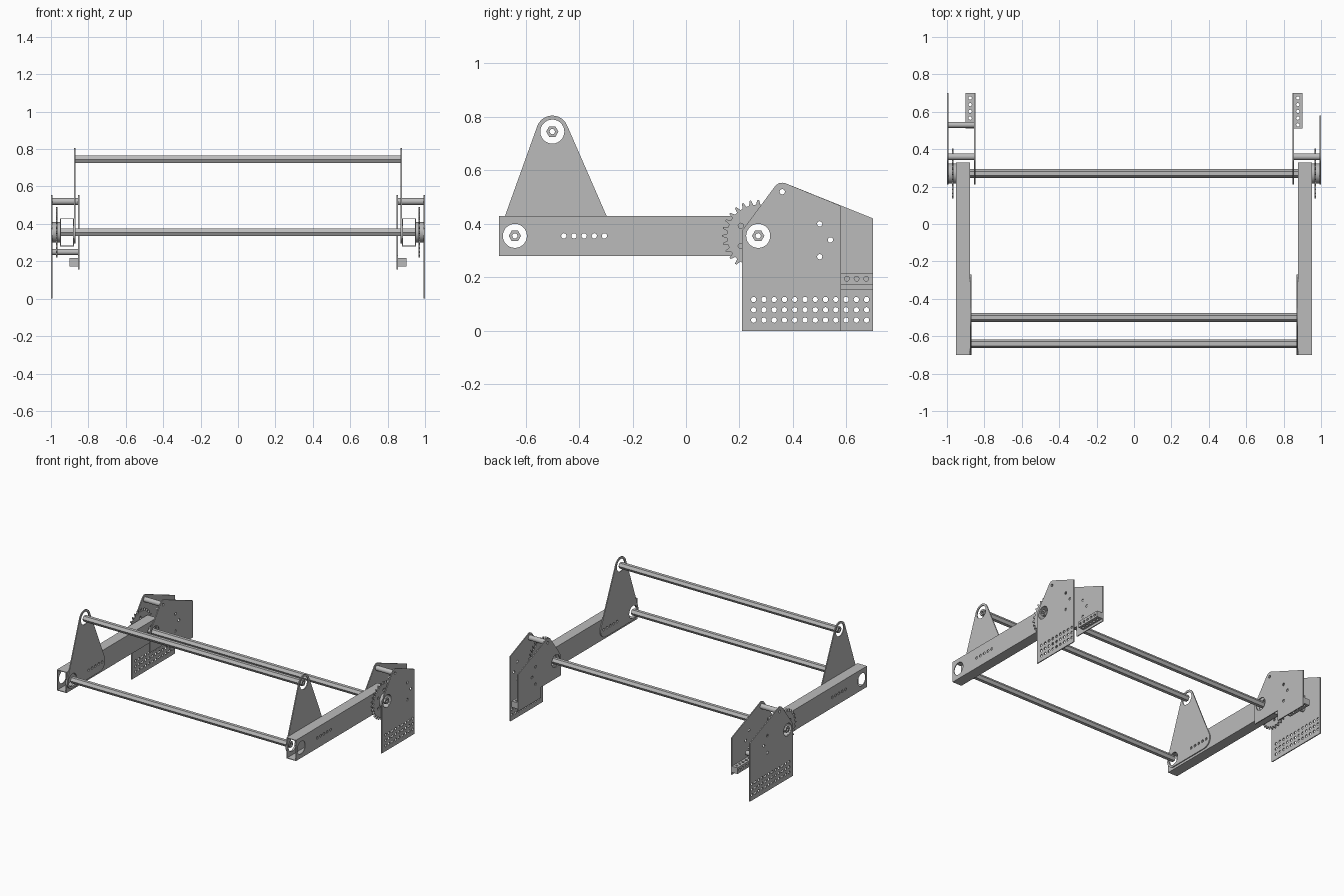
import bpy, bmesh
from math import sin, cos, pi, radians
from mathutils import Matrix
from mathutils.geometry import convex_hull_2d

cube = bpy.data.objects.get("Cube")
if cube:
    bpy.data.objects.remove(cube, do_unlink=True)

grey = bpy.data.materials.new("plain_grey_metal")
grey.use_nodes = True
COLOUR = (0.5, 0.5, 0.5, 1)
grey.diffuse_color = COLOUR
grey.node_tree.nodes["Principled BSDF"].inputs["Base Color"].default_value = COLOUR

# local XY profile plane -> world YZ, extruded along world X
TO_YZ = Matrix(((0, 0, 1, 0), (1, 0, 0, 0), (0, 1, 0, 0), (0, 0, 0, 1)))


def circle(y, z, r, n=20, start=0.0):
    return [(y + r * cos(start + 2 * pi * i / n), z + r * sin(start + 2 * pi * i / n))
            for i in range(n)]


def rect(y0, y1, z0, z1):
    return [(y0, z0), (y1, z0), (y1, z1), (y0, z1)]


def hull(points):
    return [points[i] for i in convex_hull_2d(points)]


def extrude(name, loops, x0, x1):
    """Solid between x0 and x1 from an outline followed by its hole loops."""
    curve = bpy.data.curves.new(name, 'CURVE')
    curve.dimensions = '2D'
    curve.fill_mode = 'BOTH'
    curve.extrude = abs(x1 - x0) / 2
    for loop in loops:
        spline = curve.splines.new('POLY')
        spline.points.add(len(loop) - 1)
        for point, (y, z) in zip(spline.points, loop):
            point.co = (y, z, 0, 1)
        spline.use_cyclic_u = True
    temp = bpy.data.objects.new(name + "_curve", curve)
    bpy.context.collection.objects.link(temp)
    graph = bpy.context.evaluated_depsgraph_get()
    mesh = bpy.data.meshes.new_from_object(temp.evaluated_get(graph))
    bpy.data.objects.remove(temp, do_unlink=True)
    bpy.data.curves.remove(curve)
    mesh.transform(Matrix.Translation(((x0 + x1) / 2, 0, 0)) @ TO_YZ)
    bm = bmesh.new()
    bm.from_mesh(mesh)
    bmesh.ops.remove_doubles(bm, verts=bm.verts, dist=1e-5)
    bmesh.ops.recalc_face_normals(bm, faces=bm.faces)
    bm.to_mesh(mesh)
    bm.free()
    mesh.name = name
    mesh.materials.clear()
    mesh.materials.append(grey)
    mesh.shade_smooth()
    mesh.set_sharp_from_angle(angle=radians(30))
    obj = bpy.data.objects.new(name, mesh)
    bpy.context.collection.objects.link(obj)
    return obj


# Key axes in the side plane
AXLE = (0.27, 0.355)
FRONT = (-0.64, 0.355)
TOP = (-0.5, 0.745)
PIN = (0.36, 0.52)
BORE = 0.045
SMALL = 0.01

# Three hexagonal cross rods
for name, axis, half in (("upper_rod", TOP, 0.872), ("front_rod", FRONT, 0.872),
                         ("rear_axle", AXLE, 0.998)):
    extrude(name, [circle(*axis, 0.023, 6), circle(*axis, SMALL, 12)], -half, half)

# Shared hole patterns and outlines
arm_holes = [circle(-0.457 + 0.038 * i, 0.355, SMALL, 12) for i in range(5)]
plate_holes = [circle(*AXLE, BORE, 28), circle(*PIN, SMALL, 12)]
plate_holes += [circle(y, z, SMALL, 12) for y, z in ((0.5, 0.4), (0.54, 0.34), (0.5, 0.277))]
shoulder = circle(*PIN, 0.034) + [(0.21, 0.375)]

triangle = hull(circle(*TOP, 0.06, 32) + circle(*FRONT, 0.06, 32) + circle(-0.33, 0.355, 0.06, 32))

inner = hull(shoulder + [(0.21, 0.23), (0.7, 0.155), (0.7, 0.42)])
corner = min(range(len(inner)), key=lambda i: inner[i][0] + inner[i][1])
inner[corner + 1:corner + 1] = [(0.44, 0.23), (0.44, 0.155)]

TEETH = 28
gear = []
for i in range(TEETH):
    for step, r in ((-0.3, 0.117), (-0.1, 0.135), (0.1, 0.135), (0.3, 0.117)):
        a = 2 * pi * (i + step) / TEETH
        gear.append((AXLE[0] + r * cos(a), AXLE[1] + r * sin(a)))
gear_holes = [circle(AXLE[0] + 0.075 * cos(a), AXLE[1] + 0.075 * sin(a), SMALL, 12)
              for a in (pi / 6 + pi / 3 * i for i in range(6))]

for side, s in (("left", 1), ("right", -1)):
    def part(name, loops, x0, x1):
        return extrude(side + "_" + name, loops, s * x0, s * x1)

    # Hollow box arm
    walls = [circle(*FRONT, BORE, 28), circle(*AXLE, BORE, 28)] + arm_holes
    part("arm_inner_wall", [rect(-0.7, 0.33, 0.28, 0.43)] + walls, 0.877, 0.882)
    part("arm_outer_wall", [rect(-0.7, 0.33, 0.28, 0.43)] + walls, 0.947, 0.952)
    part("arm_floor", [rect(-0.7, 0.33, 0.28, 0.285)], 0.882, 0.947)
    part("arm_roof", [rect(-0.7, 0.33, 0.425, 0.43)], 0.882, 0.947)

    # Rounded triangular upright
    part("triangle_plate", [triangle, circle(*TOP, BORE, 28), circle(*FRONT, BORE, 28)]
         + arm_holes, 0.869, 0.876)

    # Hinge plates, the outer one perforated and longer on the right
    part("inner_hinge_plate", [inner] + plate_holes, 0.848, 0.855)
    back, shoulder_z, columns = ((0.58, 0.467, 9), (0.7, 0.42, 12))[s < 0]
    outer = hull(shoulder + [(0.21, 0), (back, 0), (back, shoulder_z)])
    grid = [circle(0.253 + 0.0384 * c, 0.04 + 0.0385 * r, SMALL, 12)
            for c in range(columns) for r in range(3)]
    part("outer_hinge_plate", [outer] + plate_holes + grid, 0.992, 0.999)

    # Sprocket with hub ring
    part("sprocket", [gear, circle(*AXLE, BORE, 28)] + gear_holes, 0.964, 0.974)
    part("hub_ring", [circle(*AXLE, 0.054, 28), circle(*AXLE, BORE, 28)], 0.953, 0.991)

    # Spacers between the hinge plates
    part("upper_spacer", [circle(*PIN, 0.018), circle(*PIN, SMALL, 12)], 0.855, 0.992)
    if s < 0:
        part("lower_spacer", [circle(0.53, 0.25, 0.016)], 0.855, 0.992)

    # Drilled mounting bar
    spots = [0.53 + 0.036 * i for i in range(5)]
    bar = part("mounting_bar", [rect(0.51, 0.7, 0.173, 0.217)]
               + [circle(y, 0.195, 0.009, 12) for y in spots], 0.855, 0.9)
    bm = bmesh.new()
    for y in spots:
        bmesh.ops.create_cone(bm, cap_ends=True, segments=12, radius1=0.009, radius2=0.009,
                              depth=0.2, matrix=Matrix.Translation((s * 0.876, y, 0.195)))
    drill_mesh = bpy.data.meshes.new("drill")
    bm.to_mesh(drill_mesh)
    bm.free()
    drill = bpy.data.objects.new(side + "_drill_cutter", drill_mesh)
    bpy.context.collection.objects.link(drill)
    drill.hide_render = True
    cut = bar.modifiers.new("drill", 'BOOLEAN')
    cut.operation = 'DIFFERENCE'
    cut.solver = 'EXACT'
    cut.object = drill
    graph = bpy.context.evaluated_depsgraph_get()
    bar.data = bpy.data.meshes.new_from_object(bar.evaluated_get(graph))
    bar.modifiers.clear()
    bpy.data.objects.remove(drill, do_unlink=True)
